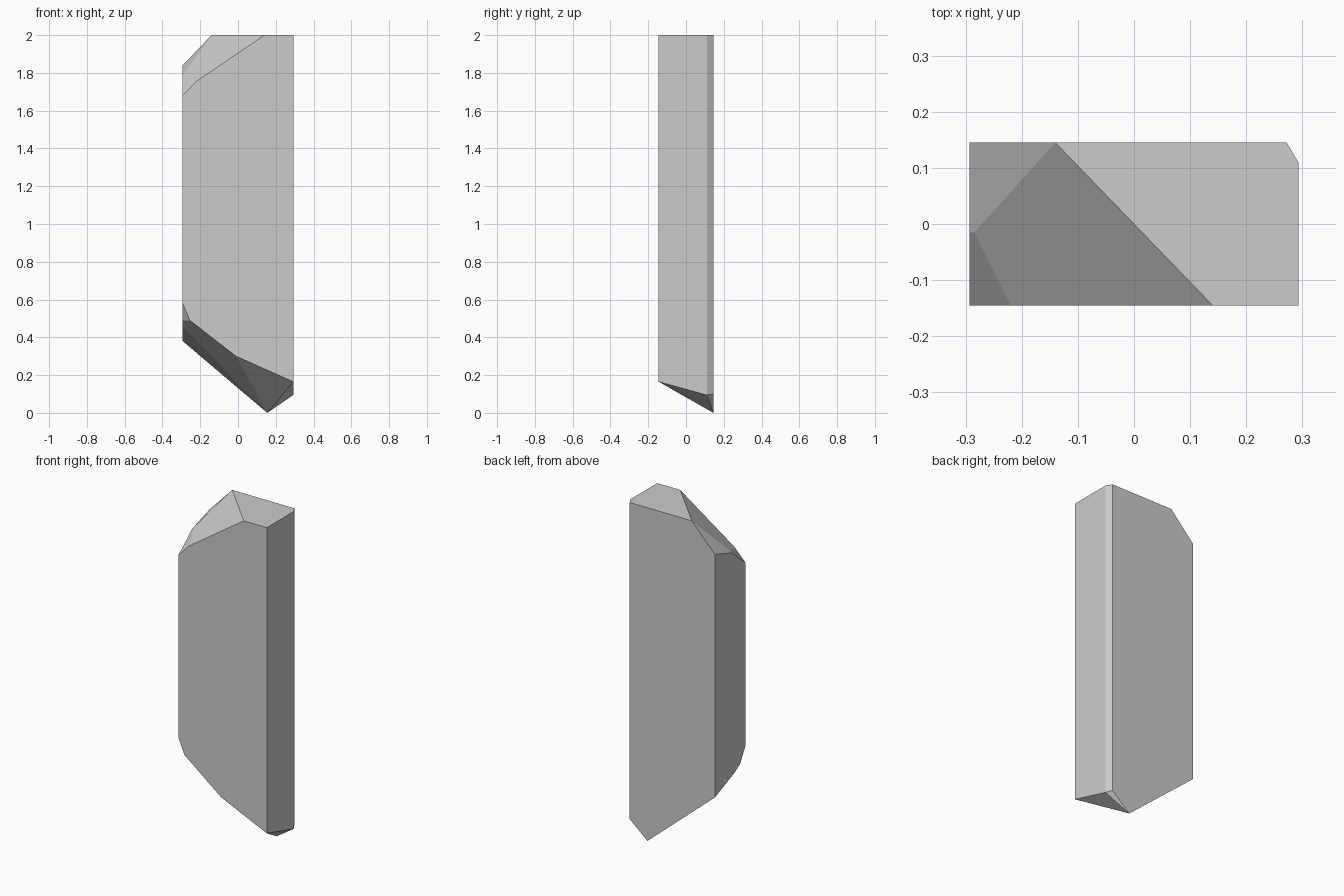
import bpy, bmesh
from mathutils import Vector

if "Cube" in bpy.data.objects:
    bpy.data.objects.remove(bpy.data.objects["Cube"])

X, Y, H = 0.293, 0.145, 2.0

# Key corners of the faceted base
tip = (0.155, Y, 0.0)
front_mid = (-0.01, -Y, 0.30)
front_low = (-0.255, -Y, 0.49)
front_right = (X, -Y, 0.165)
right_low = (X, 0.11, 0.095)
left_low = (-X, -0.087, 0.476)
# Key corners of the sloped crown
crown_back = (-0.14, Y, H)
crown_front = (0.14, -Y, H)
crown_low = (-0.22, -Y, 1.755)
crown_node = (-0.285, -0.015, 1.796)

# Each cut is a plane through three points, the outer side is removed
cuts = [
    ((0.272, Y, 0), (X, 0.11, 0), (X, 0.11, H)),           # vertical bevel
    (crown_back, crown_front, crown_low),                  # crown facets
    (crown_back, (-X, Y, 1.84), crown_node),
    ((-X, -Y, 1.68), crown_low, crown_node),
    (front_mid, front_right, tip),                         # base facets
    (front_mid, front_low, tip),
    ((-X, Y, 0.38), left_low, tip),
    ((-X, -Y, 0.58), front_low, left_low),
    (front_right, right_low, tip),
    (right_low, (0.272, Y, 0.10), tip),
]


def slice_off(bm, a, b, c):
    """Cut away everything beyond plane a-b-c and cap the opening."""
    a, b, c = Vector(a), Vector(b), Vector(c)
    n = (b - a).cross(c - a).normalized()
    if n.dot(a - Vector((0, 0, H / 2))) < 0:
        n = -n
    bmesh.ops.bisect_plane(
        bm, geom=bm.verts[:] + bm.edges[:] + bm.faces[:], dist=1e-5,
        plane_co=a, plane_no=n, clear_outer=True)
    rim = [e for e in bm.edges if e.is_boundary]
    if rim:
        bmesh.ops.holes_fill(bm, edges=rim, sides=0)


# Block, then carve the facets
bm = bmesh.new()
bmesh.ops.create_cube(bm, size=1)
for v in bm.verts:
    v.co = Vector((v.co.x * 2 * X, v.co.y * 2 * Y, (v.co.z + 0.5) * H))
for cut in cuts:
    slice_off(bm, *cut)
bmesh.ops.remove_doubles(bm, verts=bm.verts[:], dist=0.0005)
bmesh.ops.recalc_face_normals(bm, faces=bm.faces[:])

mesh = bpy.data.meshes.new("crystal_shard")
bm.to_mesh(mesh)
bm.free()
bpy.context.collection.objects.link(bpy.data.objects.new("crystal_shard", mesh))
